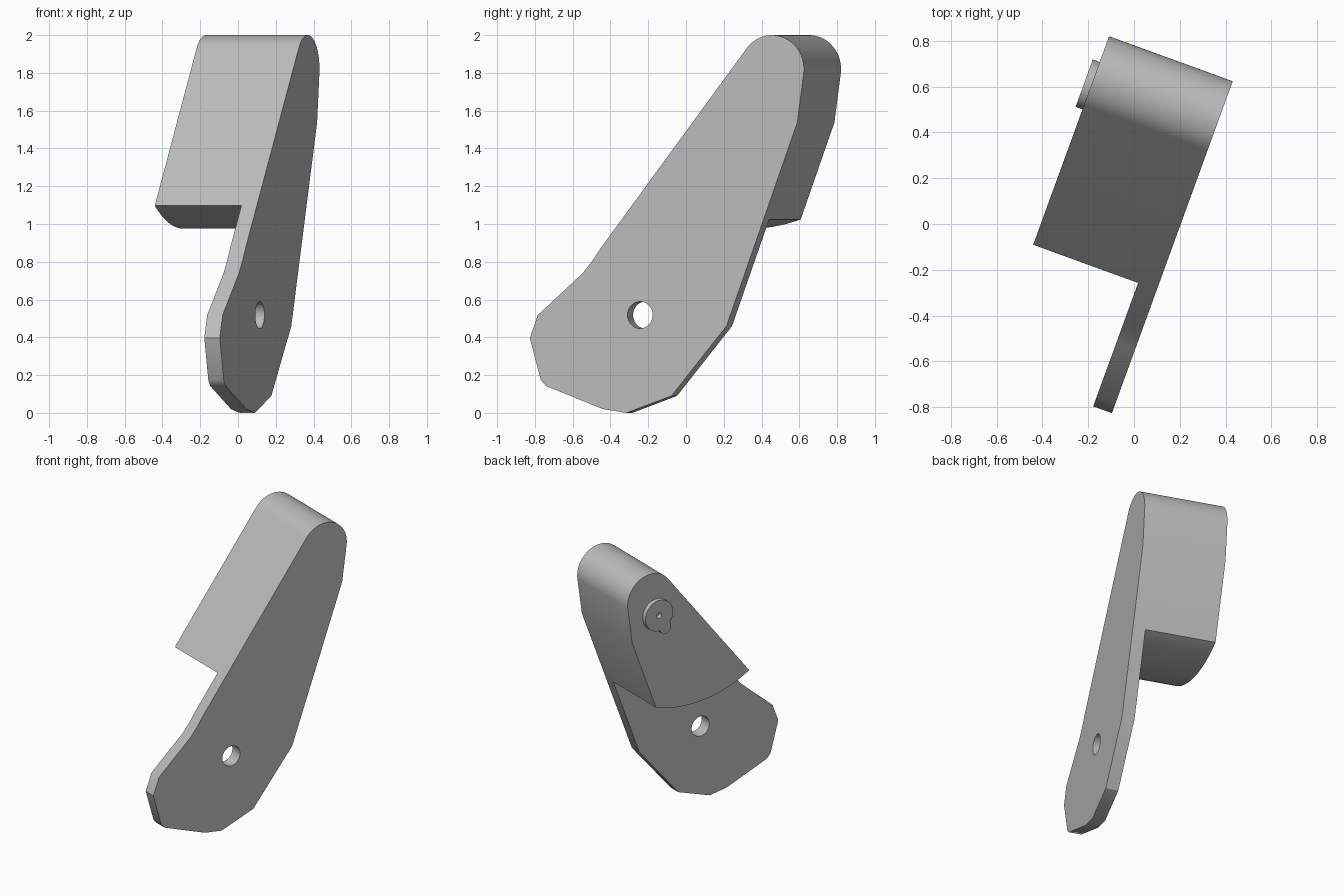
import bpy, bmesh, math
from mathutils import Matrix

cube = bpy.data.objects.get("Cube")
if cube:
    bpy.data.objects.remove(cube, do_unlink=True)

grey = bpy.data.materials.new("plain_grey")
grey.use_nodes = True
COLOUR = (0.5, 0.5, 0.5, 1)
grey.diffuse_color = COLOUR
grey.node_tree.nodes["Principled BSDF"].inputs["Base Color"].default_value = COLOUR

TURN = Matrix.Rotation(math.radians(-20), 4, 'Z')


def arc(cy, cz, r, start, end, n):
    """Points on an arc in the side plane, angles in degrees."""
    angles = [math.radians(start + (end - start) * i / n) for i in range(n + 1)]
    return [(cy + r * math.cos(a), cz + r * math.sin(a)) for a in angles]


def prism(name, outline, x0, x1):
    """Extrude a side-plane outline across x, then turn it about z."""
    bm = bmesh.new()
    face = bm.faces.new([bm.verts.new((x0, y, z)) for y, z in outline])
    side = bmesh.ops.extrude_face_region(bm, geom=[face])
    moved = [v for v in side["geom"] if isinstance(v, bmesh.types.BMVert)]
    bmesh.ops.translate(bm, vec=(x1 - x0, 0, 0), verts=moved)
    bmesh.ops.recalc_face_normals(bm, faces=bm.faces)
    bm.transform(TURN)
    mesh = bpy.data.meshes.new(name)
    bm.to_mesh(mesh)
    bm.free()
    mesh.materials.append(grey)
    obj = bpy.data.objects.new(name, mesh)
    bpy.context.collection.objects.link(obj)
    return obj


def activate(obj):
    bpy.ops.object.select_all(action='DESELECT')
    obj.select_set(True)
    bpy.context.view_layer.objects.active = obj


def cut(obj, cutter):
    mod = obj.modifiers.new("cut", 'BOOLEAN')
    mod.operation = 'DIFFERENCE'
    mod.solver = 'EXACT'
    mod.object = cutter
    activate(obj)
    bpy.ops.object.modifier_apply(modifier=mod.name)
    bpy.data.objects.remove(cutter, do_unlink=True)


def smooth(obj):
    activate(obj)
    bpy.ops.object.shade_smooth_by_angle(angle=math.radians(30))


# Lever body: rounded top, tapering sides, faceted foot
OUTER, PLATE, INNER = 0.192, 0.105, -0.383
profile = arc(0.554, 1.82, 0.18, -8, 141.6, 28) + [
    (-0.411, 0.872), (-0.458, 0.805), (-0.512, 0.74), (-0.765, 0.518),
    (-0.81, 0.396), (-0.748, 0.174), (-0.72, 0.143), (-0.398, 0.02),
    (-0.264, 0), (-0.012, 0.09), (0.298, 0.46), (0.697, 1.538)]
lever = prism("lever_body", profile, INNER, OUTER)

# Cut the thick part away below a curved underside, leaving the plate
underside = arc(0.214, 1.865, 0.89, 225, 315, 60)
cut(lever, prism("underside_cutter", underside + [(1.2, -0.3), (-1.2, -0.3), (-1.2, 1.236)],
                 INNER - 0.2, PLATE))

# Pivot hole through the plate
cut(lever, prism("hole_cutter", arc(-0.189, 0.518, 0.071, 0, 352.5, 47), 0, 0.4))
smooth(lever)

# Raised round boss with a small lobe
BOSS_Y, BOSS_Z = 0.504, 1.70
R, LOBE_R, LOBE_D, LOBE_ANGLE = 0.11, 0.045, 0.11, math.radians(243)
outline = []
for i in range(96):
    a = math.tau * i / 96
    off = a - LOBE_ANGLE
    r = R
    reach = LOBE_R ** 2 - (LOBE_D * math.sin(off)) ** 2
    if reach > 0 and math.cos(off) > 0:
        r = max(R, LOBE_D * math.cos(off) + math.sqrt(reach))
    outline.append((BOSS_Y + r * math.cos(a), BOSS_Z + r * math.sin(a)))
boss = prism("boss", outline, -0.415, INNER + 0.005)
cut(boss, prism("boss_hole_cutter", arc(BOSS_Y, BOSS_Z, 0.02, 0, 345, 23), -0.5, -0.3))
smooth(boss)
